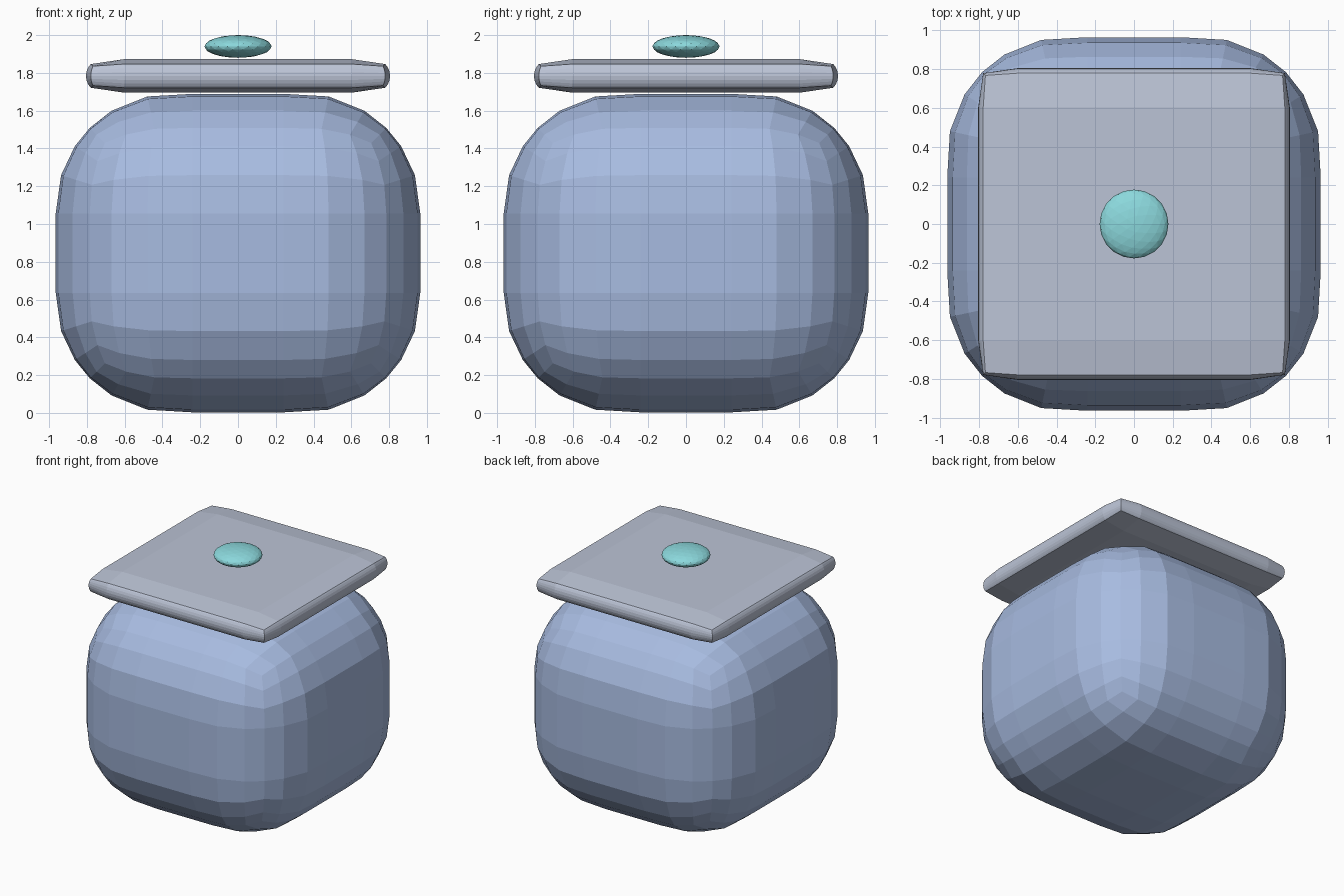
import bpy
import bmesh
from mathutils import Vector

if "Cube" in bpy.data.objects:
    bpy.data.objects.remove(bpy.data.objects["Cube"], do_unlink=True)


def make_material(name, colour):
    mat = bpy.data.materials.new(name)
    mat.use_nodes = True
    mat.diffuse_color = (*colour, 1)
    mat.node_tree.nodes["Principled BSDF"].inputs["Base Color"].default_value = (*colour, 1)
    return mat


def add_object(name, bm, mat, height):
    bmesh.ops.recalc_face_normals(bm, faces=bm.faces)
    mesh = bpy.data.meshes.new(name)
    bm.to_mesh(mesh)
    bm.free()
    mesh.materials.append(mat)
    obj = bpy.data.objects.new(name, mesh)
    obj.location.z = height
    bpy.context.collection.objects.link(obj)
    return obj


def rounded_box(name, half, radius, mat, height):
    """Gridded cube whose points are pushed out to a radius around an inner core box."""
    bm = bmesh.new()
    bmesh.ops.create_cube(bm, size=2)
    bmesh.ops.subdivide_edges(bm, edges=bm.edges[:], cuts=7, use_grid_fill=True)
    core = [h - radius for h in half]
    for v in bm.verts:
        point = Vector([c * h for c, h in zip(v.co, half)])
        inner = Vector([max(-k, min(k, c)) for c, k in zip(point, core)])
        v.co = inner + (point - inner).normalized() * radius
    return add_object(name, bm, mat, height)


body_blue = make_material("soft blue", (0.39, 0.50, 0.75))
plate_grey = make_material("pale blue grey", (0.50, 0.55, 0.67))
knob_teal = make_material("light teal", (0.26, 0.69, 0.72))

# Rounded body and the thin square lid floating just above it
rounded_box("body", (0.965, 0.965, 0.843), 0.615, body_blue, 0.846)
rounded_box("lid", (0.805, 0.805, 0.0885), 0.088, plate_grey, 1.784)

# Flattened knob above the lid
bm = bmesh.new()
bmesh.ops.create_icosphere(bm, subdivisions=3, radius=1)
bmesh.ops.scale(bm, vec=(0.178, 0.178, 0.06), verts=bm.verts)
add_object("knob", bm, knob_teal, 1.94)
